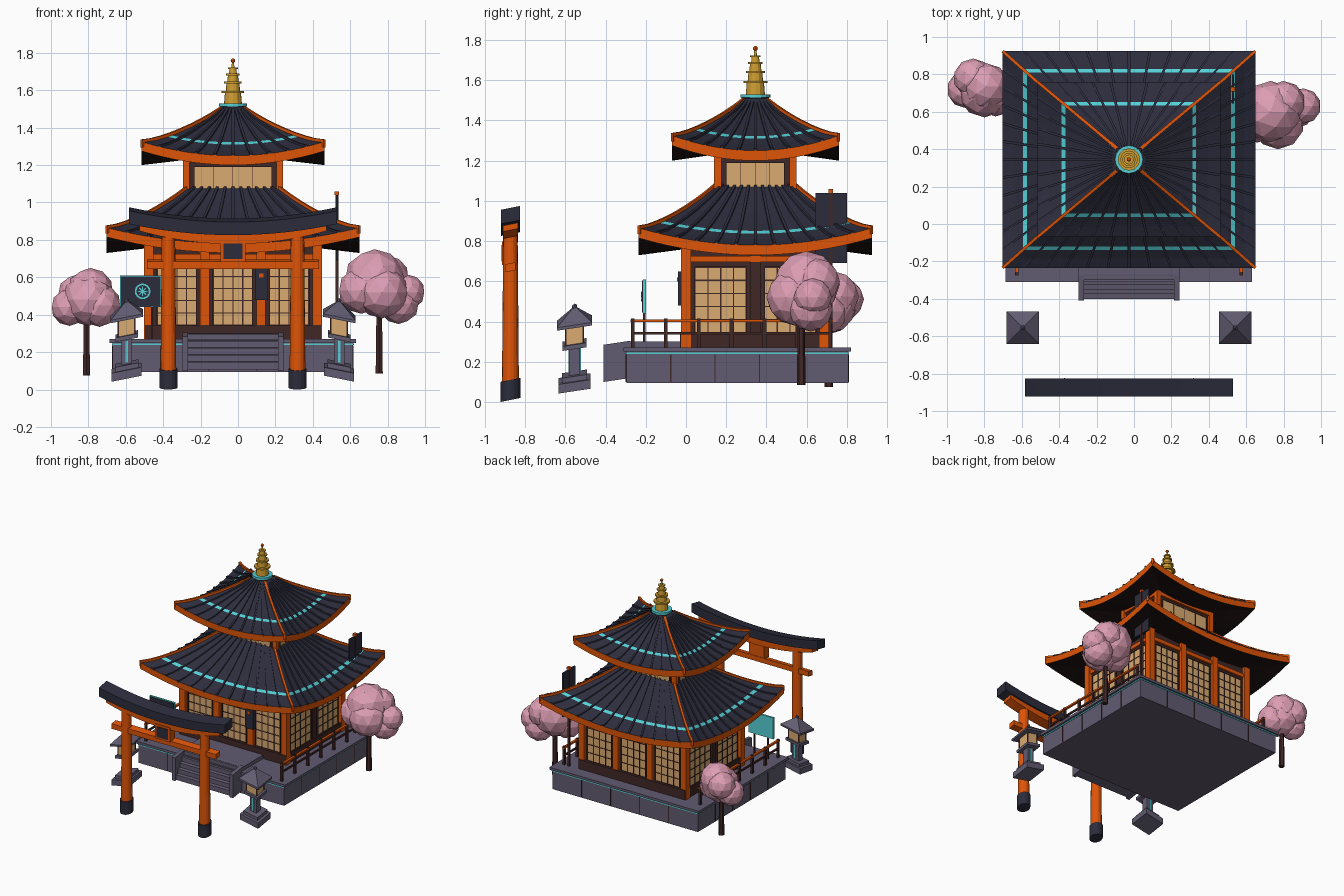
import bpy, bmesh, math
from mathutils import Matrix, Vector

if "Cube" in bpy.data.objects:
    bpy.data.objects.remove(bpy.data.objects["Cube"])

CX, CY = -0.027, 0.345            # pagoda centre

def colour(name, hexa):
    m = bpy.data.materials.new(name)
    lin = [(int(hexa[i:i + 2], 16) / 255) ** 2.2 for i in (0, 2, 4)]
    m.diffuse_color = (*lin, 1)
    m.use_nodes = True
    m.node_tree.nodes["Principled BSDF"].inputs["Base Color"].default_value = m.diffuse_color
    return m

ORANGE = colour("vermilion", "de5510")
NAVY = colour("roof navy", "30303f")
STONE = colour("grey stone", "625c70")
PAPER = colour("warm paper", "d9aa70")
PINK = colour("blossom pink", "dc9cb2")
TEAL = colour("teal", "55cfd4")
GOLD = colour("gold", "cd9c34")
WOOD = colour("dark wood", "422b2a")
SOFFIT = colour("soffit black", "241b19")

def finish(name, bm, *mats, slope=None):
    """slope = (x slope, y slope, centre x, centre y): items follow the falling ground."""
    if slope:
        sx, sy, x0, y0 = slope
        for v in bm.verts:
            v.co.z += sx * (v.co.x - x0) + sy * (v.co.y - y0)
    bmesh.ops.recalc_face_normals(bm, faces=bm.faces)
    me = bpy.data.meshes.new(name)
    bm.to_mesh(me)
    bm.free()
    for m in mats:
        me.materials.append(m)
    ob = bpy.data.objects.new(name, me)
    bpy.context.collection.objects.link(ob)
    return ob

def add_box(bm, x0, x1, y0, y1, z0, z1):
    mat = Matrix.Translation(((x0 + x1) / 2, (y0 + y1) / 2, (z0 + z1) / 2))
    bmesh.ops.create_cube(bm, size=1, matrix=mat @ Matrix.Diagonal((abs(x1 - x0), abs(y1 - y0), abs(z1 - z0), 1)))

def boxes(name, mat, items, slope=None):
    bm = bmesh.new()
    for b in items:
        add_box(bm, *b)
    return finish(name, bm, mat, slope=slope)

def block(x, y, h, z0, z1):
    return (x - h, x + h, y - h, y + h, z0, z1)

def add_cone(bm, x, y, z0, z1, r0, r1, n, spin=0):
    bmesh.ops.create_cone(bm, cap_ends=True, segments=n, radius1=r0, radius2=r1, depth=z1 - z0,
                          matrix=Matrix.Translation((x, y, (z0 + z1) / 2)) @ Matrix.Rotation(spin, 4, 'Z'))

def sweep(bm, pts, axis, w, z_lo, z_hi):
    """Rectangular bar along pts, w half wide along axis."""
    a = Vector(axis).normalized() * w
    rings = []
    for p in pts:
        p = Vector(p)
        rings.append([bm.verts.new(p + s * a + Vector((0, 0, z)))
                      for s, z in ((-1, z_lo), (1, z_lo), (1, z_hi), (-1, z_hi))])
    for r, q in zip(rings, rings[1:]):
        for i in range(4):
            bm.faces.new((r[i], r[(i + 1) % 4], q[(i + 1) % 4], q[i]))
    bm.faces.new(rings[0])
    bm.faces.new(rings[-1])

# ---- curved hip roofs with flatter dark soffits
def roof(name, ex, ey, tx, ty, z0, z1, lift, band, ribs, thick=0.05):
    def pt(side, u, t, under=False):
        hx, hy = ex + (tx - ex) * t, ey + (ty - ey) * t
        x, y = ((u * hx, -hy), (hx, u * hy), (-u * hx, hy), (-hx, -u * hy))[side]
        z = z0 + ((0.05 * t - thick) if under else (z1 - z0) * t ** 1.2)
        return (CX + x, CY + y, z + lift * abs(u) ** 2 * (1 - t) ** 1.5)
    N = 16
    us = [-1 + 2 * i / N for i in range(N + 1)]
    ts = [0, band / 2, band - 0.025, band + 0.025, 0.45, 0.6, 0.8, 1]
    bm = bmesh.new()
    for side in range(4):
        for u, v in zip(us, us[1:]):
            def quad(a, b, ua, ub, mi):
                vs = [bm.verts.new(pt(side, *c)) for c in ((u, a, ua), (v, a, ua), (v, b, ub), (u, b, ub))]
                bm.faces.new(vs).material_index = mi
            for i, (a, b) in enumerate(zip(ts, ts[1:])):
                quad(a, b, False, False, 1 if i == 2 else 0)
                quad(a, b, True, True, 2)
            quad(0, 0, True, False, 3)
            quad(1, 1, True, False, 2)
    bmesh.ops.remove_doubles(bm, verts=bm.verts, dist=1e-4)
    finish(name, bm, NAVY, TEAL, SOFFIT, ORANGE)
    # tile ribs and corner ridges
    steps = [i / 8 for i in range(9)]
    bm, hips = bmesh.new(), bmesh.new()
    for side in range(4):
        ax = (1, 0, 0) if side % 2 == 0 else (0, 1, 0)
        for k in range(1, ribs):
            sweep(bm, [pt(side, -1 + 2 * k / ribs, t) for t in steps], ax, 0.007, -0.01, 0.01)
        sweep(hips, [pt(side, 1, t) for t in steps], (1, 1 if side % 2 == 0 else -1, 0), 0.008, -0.03, 0.012)
    finish(name + "_ribs", bm, NAVY)
    finish(name + "_corner_ridges", hips, ORANGE)

roof("lower_roof", 0.676, 0.58, 0.25, 0.2, 0.78, 1.075, 0.085, 0.28, 12)
roof("upper_roof", 0.489, 0.415, 0.065, 0.06, 1.25, 1.5, 0.075, 0.33, 10)

# ---- storeys: dark walls, posts, paper screens with lattice
def storey(name, hx, hy, z0, z1, pz0, pz1, bays, post, cols, rows, margin, bar):
    wall, posts, paper, bars = (bmesh.new() for _ in range(4))
    add_box(wall, CX - hx, CX + hx, CY - hy, CY + hy, z0, z1)
    for side in range(4):
        half = hx if side % 2 == 0 else hy
        n = bays[side % 2]
        def put(bm, a0, a1, d0, d1, za, zb):
            p = [((a, -hy - d), (hx + d, a), (-a, hy + d), (-hx - d, -a))[side] for a, d in ((a0, d0), (a1, d1))]
            add_box(bm, CX + p[0][0], CX + p[1][0], CY + p[0][1], CY + p[1][1], za, zb)
        put(posts, -half, half, 0, 0.015, pz1 + 0.025, pz1 + 0.055)
        for k in range(n + 1):
            a = -half + 2 * half * k / n
            middle = side % 2 and 0 < k < n          # dark middle posts on the short sides
            put(wall if middle else posts, a - post, a + post, -post, 0.012 if middle else post, z0, z1)
            if k == n:
                continue
            a0, a1 = a + post + margin, a + 2 * half / n - post - margin
            put(paper, a0, a1, 0, 0.008, pz0, pz1)
            for c in range(cols + 1):
                x = a0 + (a1 - a0) * c / cols
                put(bars, x - bar, x + bar, 0, 0.012, pz0, pz1)
            for r in range(rows + 1):
                z = pz0 + (pz1 - pz0) * r / rows
                put(bars, a0, a1, 0, 0.011, z - bar, z + bar)
    for part, bm, m in (("walls", wall, WOOD), ("posts", posts, ORANGE),
                        ("screens", paper, PAPER), ("lattice", bars, WOOD)):
        finish(f"{name}_{part}", bm, m)

storey("lower_storey", 0.45, 0.345, 0.27, 0.79, 0.345, 0.67, (3, 2), 0.025, 4, 5, 0.02, 0.003)
storey("upper_storey", 0.25, 0.187, 1.0, 1.25, 1.06, 1.19, (1, 1), 0.018, 4, 1, 0.025, 0.0015)
boxes("floor_plinth", WOOD, [(CX - 0.47, CX + 0.47, CY - 0.375, CY + 0.375, 0.27, 0.345)])

# ---- spire
bm = bmesh.new()
for z0, z1, r0, r1 in ((1.525, 1.585, .048, .043), (1.585, 1.597, .06, .06), (1.597, 1.635, .038, .035),
                       (1.635, 1.647, .047, .047), (1.647, 1.68, .03, .027), (1.68, 1.69, .036, .036),
                       (1.69, 1.715, .021, .018), (1.715, 1.722, .026, .026), (1.722, 1.755, .008, .005)):
    add_cone(bm, CX, CY, z0, z1, r0, r1, 12)
finish("spire", bm, GOLD)
bm = bmesh.new()
add_cone(bm, CX, CY, 1.513, 1.53, 0.075, 0.075, 16)
finish("spire_collar", bm, TEAL)
bm = bmesh.new()
add_cone(bm, CX, CY, 1.48, 1.514, 0.068, 0.068, 16)
finish("spire_seat", bm, NAVY)
bm = bmesh.new()
bmesh.ops.create_uvsphere(bm, u_segments=8, v_segments=6, radius=0.012, matrix=Matrix.Translation((CX, CY, 1.758)))
finish("spire_tip", bm, ORANGE)

# ---- stone platform with teal line and seams
X0, X1, Y0, Y1 = -0.67, 0.615, -0.297, 0.807
boxes("platform", STONE, [(X0, X1, Y0, Y1, 0.095, 0.25), (X0 - .017, X1 + .017, Y0 - .013, Y1 + .013, 0.25, 0.27)])
boxes("platform_teal_line", TEAL, [(X0 - .004, X1 + .004, Y0 - .004, Y1 + .004, 0.238, 0.247)])
seams = []
for k in range(1, 5):
    x, y = X0 + (X1 - X0) * k / 5, Y0 + (Y1 - Y0) * k / 5
    seams += [(x - .003, x + .003, Y0 - .003, Y1 + .003, 0.1, 0.236), (X0 - .003, X1 + .003, y - .003, y + .003, 0.1, 0.236)]
boxes("platform_seams", WOOD, seams)

# ---- stairs with cheek walls, porch slab
S = (0, 0.15, 0, -0.34)
steps = [(-.27, .216, -.40 + .025 * k, -.27, .115, .155 + .034 * k) for k in range(5)]
boxes("stairs", STONE, steps + [(x, x + .03, -.41, -.275, .11, .295) for x in (-.297, .213)], S)
boxes("porch", STONE, [(-.297, .243, -.29, 0, .265, .3)])

# ---- side railings
posts, rails = [], []
for x in (CX - 0.6, CX + 0.6):
    posts += [block(x, -.265 + .1638 * k, .009, .27, .415) for k in range(7)]
    posts.append((x - .006, x + .006, -.265, .72, .335, .348))
    rails.append((x - .009, x + .009, -.275, .73, .397, .41))
boxes("railing_posts", WOOD, posts)
boxes("railing_top_rails", ORANGE, rails)

# ---- gate
G, GY = (0, 0.2, 0, -0.873), -0.873
feet, legs = bmesh.new(), bmesh.new()
for x in (CX - .345, CX + .345):
    add_cone(feet, x, GY, 0.01, 0.11, .049, .049, 16)
    add_cone(legs, x, GY, 0.1, 0.82, .042, .036, 16)
finish("gate_feet", feet, NAVY, slope=G)
add_box(legs, CX - .46, CX + .46, GY - .025, GY + .025, .65, .69)
def arc(h, z, rise):
    return [(CX + h * k / 8, GY, z + rise * (k / 8) ** 2) for k in range(-8, 9)]
sweep(legs, arc(.5, .785, .07), (0, 1, 0), .037, 0, .055)
finish("gate_frame", legs, ORANGE, slope=G)
bm = bmesh.new()
sweep(bm, arc(.556, .835, .06), (0, 1, 0), .048, 0, .07)
finish("gate_top_beam", bm, NAVY, slope=G)
boxes("gate_plaque_frame", ORANGE, [(CX - .066, CX + .066, GY - .041, GY + .02, .69, .805)], G)
boxes("gate_plaque", NAVY, [(CX - .05, CX + .05, GY - .045, GY - .02, .706, .789)], G)

# ---- stone lanterns
for side, label in ((-1, "left"), (1, "right")):
    x, y = CX + side * 0.568, -0.554
    L = (-0.2 * side, 0.15, x, y)
    boxes(label + "_lantern_base", STONE, [block(x, y, .08, .07, .115), block(x, y, .062, .115, .14),
          block(x, y, .028, .14, .28), block(x, y, .06, .275, .297)], L)
    boxes(label + "_lantern_strip", TEAL, [(x - .006, x + .006, y - .031, y + .031, .15, .265)], L)
    boxes(label + "_lantern_light", PAPER, [block(x, y, .045, .297, .385)], L)
    boxes(label + "_lantern_frame", WOOD, [block(x + i * .044, y + j * .044, .004, .297, .39)
          for i in (-1, 1) for j in (-1, 1)], L)
    bm = bmesh.new()
    add_box(bm, *block(x, y, .087, .385, .4))
    add_cone(bm, x, y, .4, .47, .087 * math.sqrt(2), .012, 4, math.pi / 4)
    bmesh.ops.create_icosphere(bm, subdivisions=1, radius=.014, matrix=Matrix.Translation((x, y, .475)))
    finish(label + "_lantern_roof", bm, STONE, slope=L)

# ---- blossom trees
trees = {"left": ((-.81, .71, .075, .42), [(-.79, .735, .525, .125), (-.9, .72, .44, .1), (-.74, .69, .45, .115),
                                           (-.86, .78, .51, .105), (-.8, .71, .48, .14)]),
         "right": ((.755, .573, .085, .5), [(.73, .6, .585, .165), (.66, .56, .53, .125), (.77, .54, .52, .14),
                                            (.86, .62, .46, .11), (.905, .63, .52, .095), (.8, .65, .6, .115)])}
for label, (trunk, blobs) in trees.items():
    bm = bmesh.new()
    add_cone(bm, *trunk, .022, .016, 6)
    finish(label + "_tree_trunk", bm, WOOD)
    bm = bmesh.new()
    for x, y, z, r in blobs:
        bmesh.ops.create_icosphere(bm, subdivisions=2, radius=r, matrix=Matrix.Translation((x, y, z)))
    finish(label + "_tree_blossom", bm, PINK)

# ---- round-emblem board on the left of the porch
boxes("board_back", TEAL, [(-.63, -.41, -.215, -.2, .44, .61)])
boxes("board_face", NAVY, [(-.625, -.415, -.22, -.21, .445, .605)])
boxes("board_posts", WOOD, [block(x, -.207, .006, .27, .445) for x in (-.58, -.46)])
bm = bmesh.new()
ring = [(math.cos(k * math.pi / 8), math.sin(k * math.pi / 8)) for k in range(16)]
for (a, b), (c, d) in zip(ring, ring[1:] + ring[:1]):
    bm.faces.new([bm.verts.new((-.51 + r * p, -.224, .525 + r * q)) for r, p, q in
                  ((.042, a, b), (.042, c, d), (.033, c, d), (.033, a, b))])
for k in range(4):
    m = Matrix.Translation((-.51, -.222, .525)) @ Matrix.Rotation(k * math.pi / 4, 4, 'Y')
    bmesh.ops.create_cube(bm, size=1, matrix=m @ Matrix.Diagonal((.05, .004, .006, 1)))
finish("board_emblem", bm, TEAL)

# ---- hanging sign by the door, banner pole at the back right
boxes("door_sign", NAVY, [(.09, .16, -.04, -.005, .48, .65)])
boxes("door_sign_dot", ORANGE, [(.113, .137, -.044, -.035, .6, .62)])
boxes("banner", NAVY, [(.523, .535, .645, .8, .69, 1.04)])
boxes("banner_pole", WOOD, [block(.529, .72, .009, .27, 1.04)])
boxes("banner_pole_cap", ORANGE, [block(.529, .72, .012, 1.04, 1.06)])
